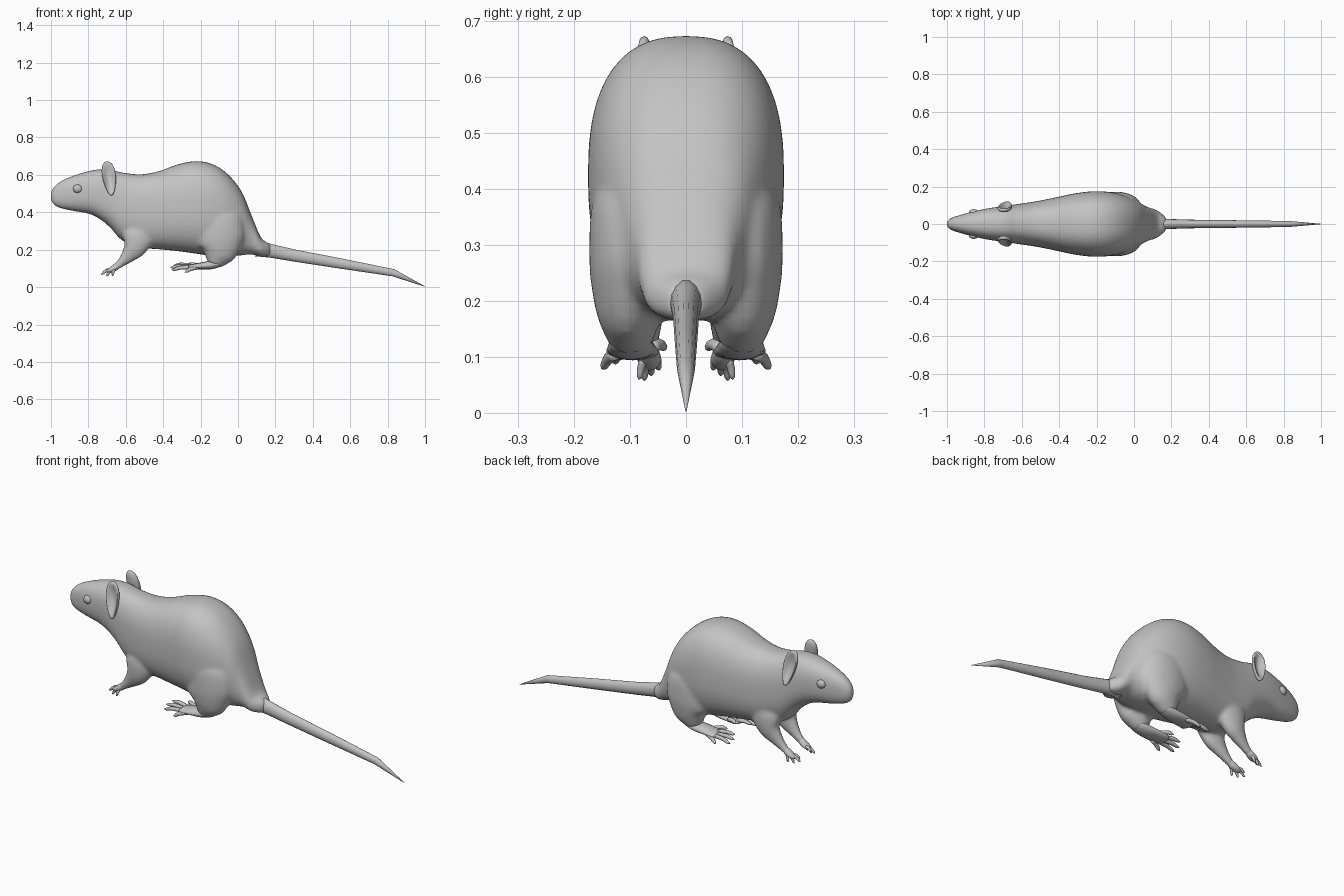
import bpy, bmesh, math
from mathutils import Vector, Matrix

if "Cube" in bpy.data.objects:
    bpy.data.objects.remove(bpy.data.objects["Cube"])

fur = bpy.data.materials.new("plain_grey")
fur.diffuse_color = (0.55, 0.55, 0.55, 1)
fur.use_nodes = True
fur.node_tree.nodes["Principled BSDF"].inputs["Base Color"].default_value = fur.diffuse_color


def resample(rows, steps):
    """Catmull-Rom interpolation of rows of numbers."""
    out = []
    for i in range(len(rows) - 1):
        p = [rows[max(0, min(len(rows) - 1, i + k))] for k in (-1, 0, 1, 2)]
        for s in range(steps):
            t = s / steps
            out.append([0.5 * (2 * b + (c - a) * t + (2 * a - 5 * b + 4 * c - d) * t * t
                               + (3 * b - a - 3 * c + d) * t ** 3)
                        for a, b, c, d in zip(*p)])
    out.append(list(rows[-1]))
    return out


def loft(bm, rows, m=1, sides=12, power=2.0, steps=4, upright=False):
    """Closed tube through rows of (x, y, z, side radius, up radius); m mirrors y."""
    rows = resample(rows, steps)
    pts = [Vector((r[0], r[1] * m, r[2])) for r in rows]
    rings = []
    for i, r in enumerate(rows):
        t = Vector((1, 0, 0))
        if not upright:
            t = (pts[min(i + 1, len(pts) - 1)] - pts[max(i - 1, 0)]).normalized()
        side = Vector((0, 1, 0))
        side = (side - t * side.dot(t)).normalized()
        up = t.cross(side)
        ring = []
        for k in range(sides):
            a = 2 * math.pi * k / sides
            c, s = math.cos(a), math.sin(a)
            u = math.copysign(abs(c) ** (2 / power), c) * max(r[3], 0.001)
            v = math.copysign(abs(s) ** (2 / power), s) * max(r[4], 0.001)
            ring.append(bm.verts.new(pts[i] + side * u + up * v))
        rings.append(ring)
    for a, b in zip(rings, rings[1:]):
        for k in range(sides):
            j = (k + 1) % sides
            bm.faces.new((a[k], a[j], b[j], b[k]))
    bm.faces.new(rings[0][::-1])
    bm.faces.new(rings[-1])


def finish(name, bm):
    bmesh.ops.recalc_face_normals(bm, faces=bm.faces)
    for f in bm.faces:
        f.smooth = True
    me = bpy.data.meshes.new(name)
    bm.to_mesh(me)
    bm.free()
    me.materials.append(fur)
    ob = bpy.data.objects.new(name, me)
    bpy.context.collection.objects.link(ob)
    return ob


# torso and head: x, top, bottom, half width
profile = [(-1.0, .51, .465, .012), (-.985, .535, .44, .028), (-.95, .565, .422, .042),
           (-.88, .596, .407, .062), (-.8, .62, .393, .08), (-.74, .63, .365, .09),
           (-.68, .628, .315, .098), (-.62, .613, .25, .107), (-.52, .603, .212, .122),
           (-.42, .621, .202, .142), (-.32, .657, .192, .163), (-.22, .674, .178, .175),
           (-.13, .655, .165, .171), (-.05, .6, .165, .152), (.02, .51, .17, .12),
           (.07, .39, .175, .092), (.12, .27, .165, .076), (.155, .24, .165, .05),
           (.175, .225, .17, .028)]
bm = bmesh.new()
loft(bm, [(x, 0, (a + b) / 2, w, (a - b) / 2) for x, a, b, w in profile],
     sides=40, power=2.5, upright=True)
for m in (1, -1):
    # haunch
    loft(bm, [(-.1, .085, .42, .03, .05), (-.1, .095, .38, .07, .12), (-.1, .1, .27, .073, .135),
              (-.1, .103, .2, .062, .105), (-.115, .1, .155, .05, .07),
              (-.13, .098, .122, .038, .04)], m, sides=24)
    # front leg
    loft(bm, [(-.52, .07, .34, .03, .05), (-.53, .074, .28, .042, .085),
              (-.55, .074, .215, .04, .065), (-.585, .071, .17, .03, .042),
              (-.62, .068, .135, .022, .026), (-.655, .066, .105, .018, .018)], m, sides=20)
body = finish("body", bm)
mod = body.modifiers.new("blend", 'REMESH')
mod.mode = 'VOXEL'
mod.voxel_size = 0.009
mod.use_smooth_shade = True
mod = body.modifiers.new("soften", 'SMOOTH')
mod.factor = 0.5
mod.iterations = 8

# tail
bm = bmesh.new()
loft(bm, [(.1, 0, .208, .036, .045), (.18, 0, .193, .027, .037), (.3, 0, .169, .023, .033),
          (.55, 0, .126, .02, .028), (.83, 0, .077, .016, .02), (1.0, 0, .003, .001, .001)],
     sides=14, steps=1)
finish("tail", bm)

# toe tips: x, y, z
front_tips = [(-.672, .084, .06), (-.703, .075, .058), (-.732, .062, .068), (-.72, .048, .078)]
hind_tips = [(-.285, .15, .08), (-.355, .128, .092), (-.362, .1, .105),
             (-.345, .072, .118), (-.275, .036, .118)]


def paw(name, m, palm, tips, roots, r):
    bm = bmesh.new()
    loft(bm, palm, m)
    for tip, root in zip(tips, roots):
        a, b = Vector(root), Vector(tip)
        mid = a.lerp(b, .55) + Vector((0, 0, .006))
        loft(bm, [(*a, r, r), (*mid, r * .9, r * .95), (*a.lerp(b, .85), r * .65, r * .7),
                  (*b, .001, .001)], m, sides=8, steps=2)
    finish(name, bm)


for m, tag in ((1, "left"), (-1, "right")):
    paw("front_paw_" + tag, m,
        [(-.63, .067, .127, .012, .014), (-.655, .066, .107, .019, .018),
         (-.68, .065, .092, .021, .014), (-.7, .064, .083, .012, .008)],
        front_tips, [(-.66, .075, .095), (-.675, .07, .09), (-.685, .063, .09), (-.68, .055, .095)], .008)
    paw("hind_foot_" + tag, m,
        [(-.085, .1, .133, .012, .008), (-.1, .1, .128, .035, .02), (-.15, .098, .118, .042, .023),
         (-.21, .096, .112, .046, .017), (-.255, .095, .107, .045, .013), (-.27, .095, .106, .025, .007)],
        hind_tips, [(-.215, .125, .105), (-.25, .117, .105), (-.255, .1, .108),
                    (-.25, .08, .112), (-.215, .062, .115)], .011)

    # dished ear, leaning in at the top
    bm = bmesh.new()
    bmesh.ops.create_uvsphere(bm, u_segments=24, v_segments=16, radius=1,
                              matrix=Matrix.Rotation(math.pi / 2, 4, 'X'))
    for v in bm.verts:
        x, y, z = v.co
        if y > 0:
            y *= 1.7 - 2.2 * y
        z *= .092
        v.co = (-.688 + x * .045 * (.8 + 2.4 * z) - .12 * z,
                (.094 + y * .024 - .22 * z) * m, .581 + z)
    finish("ear_" + tag, bm)

    # eye
    bm = bmesh.new()
    bmesh.ops.create_uvsphere(bm, u_segments=8, v_segments=6, radius=1,
                              matrix=Matrix.Translation((-.857, .064 * m, .526))
                              @ Matrix.Diagonal((.026, .016, .024, 1))
                              @ Matrix.Rotation(math.pi / 2, 4, 'X'))
    finish("eye_" + tag, bm)
